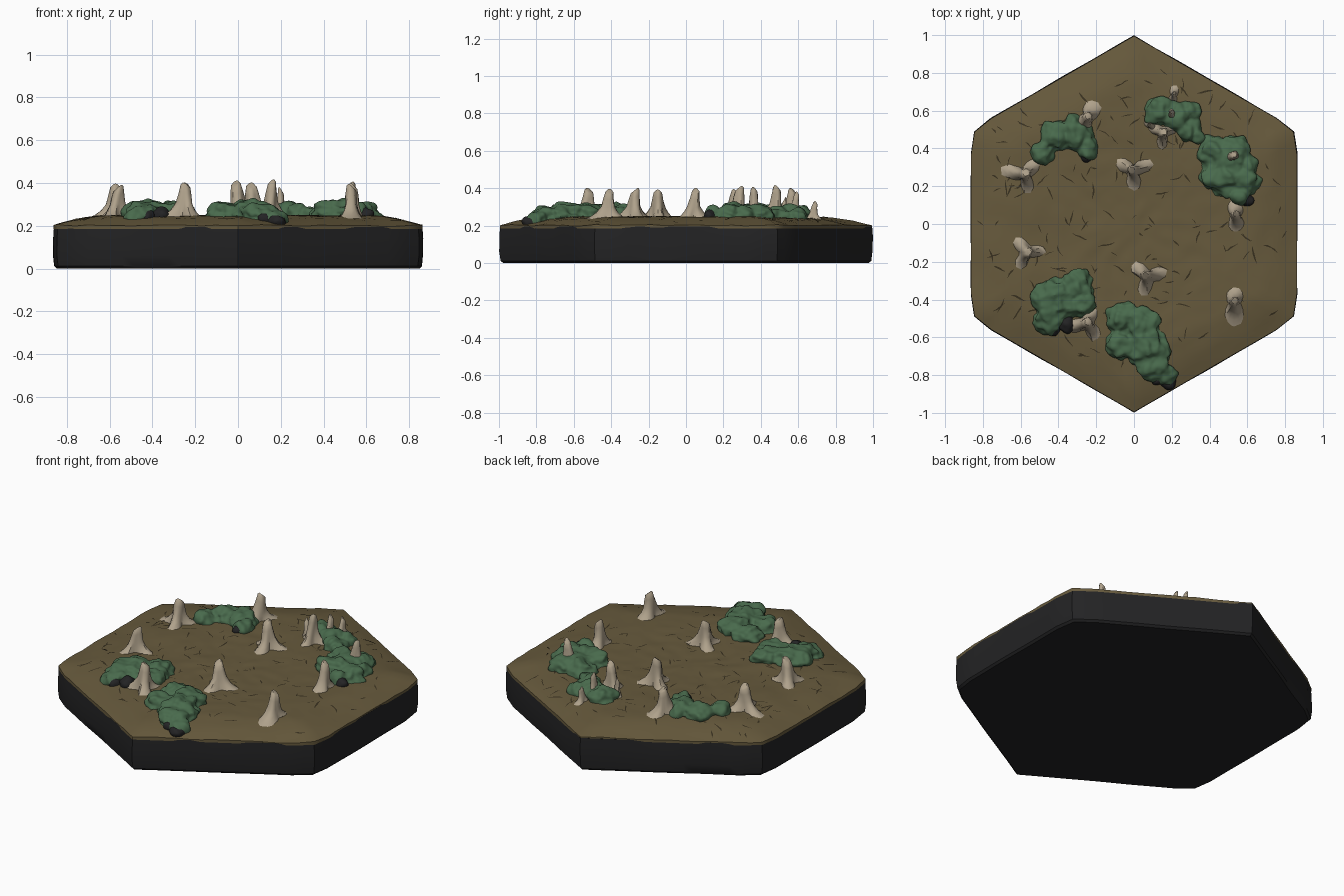
import bpy, bmesh, math, random
from mathutils import Vector, noise, Matrix

random.seed(7)
if "Cube" in bpy.data.objects:
    bpy.data.objects.remove(bpy.data.objects["Cube"])


def material(name, rgb):
    m = bpy.data.materials.new(name)
    m.use_nodes = True
    m.diffuse_color = (*rgb, 1)
    bsdf = m.node_tree.nodes["Principled BSDF"]
    bsdf.inputs["Base Color"].default_value = (*rgb, 1)
    bsdf.inputs["Roughness"].default_value = 0.9
    return m


EARTH = material("brown earth", (0.135, 0.102, 0.046))
CRACK = material("dark crack", (0.04, 0.03, 0.014))
STONE = material("black stone", (0.017, 0.017, 0.018))
MOSS = material("moss green", (0.066, 0.145, 0.073))
BONE = material("pale dead wood", (0.43, 0.36, 0.26))


def finish(bm, name, mat, angle=35):
    bmesh.ops.recalc_face_normals(bm, faces=bm.faces)
    mesh = bpy.data.meshes.new(name)
    bm.to_mesh(mesh)
    bm.free()
    mesh.materials.append(mat)
    ob = bpy.data.objects.new(name, mesh)
    bpy.context.collection.objects.link(ob)
    bpy.ops.object.select_all(action='DESELECT')
    ob.select_set(True)
    bpy.context.view_layer.objects.active = ob
    bpy.ops.object.shade_smooth_by_angle(angle=math.radians(angle))
    return ob


def loft(bm, rings, caps=(True, True)):
    """Skin closed rings of points and close the ends."""
    loops = [[bm.verts.new(p) for p in ring] for ring in rings]
    n = len(loops[0])
    for low, high in zip(loops, loops[1:]):
        for i in range(n):
            j = (i + 1) % n
            bm.faces.new((low[i], low[j], high[j], high[i]))
    for loop, capped in zip((loops[0], loops[-1]), caps):
        if capped:
            bm.faces.new(loop)


# Hexagonal outline with points at front and back
SIDE = 16
CORNERS = [Vector((math.sin(k * math.pi / 3), math.cos(k * math.pi / 3))) for k in range(6)]
OUTLINE = []
for k in range(6):
    for s in range(SIDE):
        p = CORNERS[k].lerp(CORNERS[(k + 1) % 6], s / SIDE)
        worn = 0.02 * (1 - min(s, SIDE - s) / 2) if min(s, SIDE - s) < 2 and abs(p.x) > 0.7 else 0
        OUTLINE.append(p * (1 - worn))


def hex_distance(x, y):
    return max(abs(x), abs(x) / 2 + abs(y) * math.sqrt(3) / 2) / (math.sqrt(3) / 2)


def ground_z(x, y):
    t = min(1, max(0, (1 - hex_distance(x, y)) / 0.3))
    bumps = noise.noise(Vector((x * 5, y * 5, 1))) * 0.006 + noise.noise(Vector((x * 14, y * 14, 4))) * 0.004
    return 0.2 + 0.047 * math.sin(t * math.pi / 2) + bumps


# Dark base slab with slightly uneven walls
bm = bmesh.new()
rings = []
for scale, z in ((0.98, 0), (0.993, 0.012), (1, 0.06), (1, 0.14), (0.996, 0.195)):
    ring = []
    for p in OUTLINE:
        k = scale + 0.004 * noise.noise(Vector((p.x * 4, p.y * 4, z * 9))) - 0.002
        ring.append((p.x * k, p.y * k, z))
    rings.append(ring)
loft(bm, rings)
finish(bm, "base_slab", STONE)

# Gently domed earth surface with a short overhanging skirt
bm = bmesh.new()
rings = [[(p.x * 0.995, p.y * 0.995, 0.185) for p in OUTLINE]]
for step in range(30):
    k = 0.995 * (1 - step / 30)
    rings.append([(p.x * k, p.y * k, ground_z(p.x * k, p.y * k)) for p in OUTLINE])
loft(bm, rings, (False, True))
finish(bm, "earth_surface", EARTH, 50)

# Thin kinked cracks lying on the earth
bm = bmesh.new()
made = 0
while made < 170:
    pos = Vector((random.uniform(-0.85, 0.85), random.uniform(-1, 1)))
    if hex_distance(*pos) > 0.92:
        continue
    made += 1
    heading = random.choice((0.3, 1.2, 2.2, 2.7)) + random.uniform(-0.3, 0.3)
    pieces = random.randint(2, 4)
    previous = None
    for s in range(pieces + 1):
        across = Vector((-math.sin(heading), math.cos(heading)))
        half = 0.0008 if s in (0, pieces) else random.uniform(0.002, 0.005)
        pair = []
        for sign in (-1, 1):
            q = pos + across * half * sign
            pair.append(bm.verts.new((q.x, q.y, ground_z(*q) + 0.0025)))
        if previous:
            bm.faces.new((previous[0], pair[0], pair[1], previous[1]))
        previous = pair
        pos = pos + Vector((math.cos(heading), math.sin(heading))) * random.uniform(0.012, 0.028)
        heading += random.uniform(-0.4, 0.4)
finish(bm, "earth_cracks", CRACK)


# Lumpy clumps fused from flattened spheres: x, y, radius
def clump(name, lumps, mat, height):
    bm = bmesh.new()
    for x, y, r in lumps:
        made = bmesh.ops.create_icosphere(bm, subdivisions=4, radius=1)
        tall = height * (0.65 + 3.5 * r)
        for v in made["verts"]:
            at = Vector((x, y, 0)) + v.co * r
            swell = 1 + 0.3 * noise.noise(at * 14) + 0.2 * noise.noise(at * 32)
            v.co = Vector((v.co.x * r, v.co.y * r, v.co.z * tall)) * swell
            v.co += Vector((x, y, ground_z(x, y)))
    ob = finish(bm, name, mat)
    fuse = ob.modifiers.new("fuse", 'REMESH')
    fuse.mode = 'VOXEL'
    fuse.voxel_size = 0.008
    fuse.use_smooth_shade = True


CLUMPS = {
    "moss_back_left_side": ((-0.48, 0.37, 0.06), (-0.41, 0.47, 0.085), (-0.31, 0.47, 0.09),
                            (-0.24, 0.4, 0.06), (-0.32, 0.53, 0.05)),
    "moss_front_left_side": ((-0.41, -0.4, 0.12), (-0.3, -0.33, 0.09), (-0.45, -0.5, 0.085),
                             (-0.27, -0.42, 0.07), (-0.49, -0.42, 0.06)),
    "moss_front": ((-0.06, -0.5, 0.085), (0.04, -0.54, 0.1), (-0.07, -0.64, 0.085),
                   (0.06, -0.65, 0.12), (0.1, -0.75, 0.09), (0.17, -0.79, 0.06)),
    "moss_right_side": ((0.42, 0.38, 0.085), (0.53, 0.38, 0.09), (0.47, 0.27, 0.12),
                        (0.58, 0.22, 0.09), (0.56, 0.15, 0.05), (0.61, 0.31, 0.05)),
    "moss_back": ((0.13, 0.6, 0.075), (0.23, 0.57, 0.085), (0.29, 0.5, 0.07),
                  (0.33, 0.46, 0.045), (0.31, 0.6, 0.05)),
}
for name, lumps in CLUMPS.items():
    clump(name, lumps, MOSS, 0.068)

# Dark rocks peeking out below the moss
ROCKS = ((0.18, -0.83, 0.045), (0.12, -0.82, 0.035), (-0.36, -0.53, 0.05),
         (-0.42, -0.55, 0.04), (0.6, 0.13, 0.035), (-0.25, 0.36, 0.03))
for i, rock in enumerate(ROCKS):
    clump(f"dark_rock_{i + 1}", (rock,), STONE, 0.045)


# Broken tree stumps with flared roots
def stump(name, x, y, top, size, roots, turn):
    bm = bmesh.new()
    floor = ground_z(x, y) - 0.012
    rings = []
    for t, r in ((0, 0.085), (0.1, 0.065), (0.25, 0.048), (0.45, 0.036),
                 (0.75, 0.029), (0.95, 0.023), (1, 0.015)):
        ring = []
        for i in range(20):
            a = i * math.tau / 20
            flare = 1 + 0.55 * (1 - t) ** 2 * math.cos(roots * (a - turn))
            flare += 0.2 * noise.noise(Vector((math.cos(a) * 2 + x * 9, math.sin(a) * 2, t * 2 + y * 9)))
            slant = 0.012 * t * math.cos(a + turn * 2)
            lean = 0.012 * t * t
            ring.append((x + size * r * flare * math.cos(a) + lean * math.cos(turn),
                         y + size * r * flare * math.sin(a) + lean * math.sin(turn),
                         floor + (top - floor) * t + slant))
        rings.append(ring)
    loft(bm, rings)
    finish(bm, name, BONE, 45)


STUMPS = ((-0.25, 0.56, 0.39, 0.9, 2, 1.0), (-0.58, 0.26, 0.385, 1, 3, 0.8),
          (0, 0.28, 0.4, 1, 3, 2.6), (0.07, -0.28, 0.39, 1, 3, 2.4),
          (-0.57, -0.15, 0.38, 1, 3, 0.1), (-0.25, -0.53, 0.39, 1, 3, 1.2),
          (0.53, -0.42, 0.385, 0.9, 2, 1.5), (0.54, 0.04, 0.39, 0.85, 2, 1.6),
          (0.52, 0.36, 0.395, 0.75, 2, 0.4), (0.15, 0.48, 0.405, 0.85, 3, 0.5))
for i, spec in enumerate(STUMPS):
    stump(f"stump_{i + 1}", *spec)

# Thin broken spikes around the back stump
for i, spec in enumerate(((0.2, 0.58, 0.37, 0.55, 2, 1.5), (0.21, 0.68, 0.32, 0.5, 2, 1.4),
                          (0.09, 0.52, 0.34, 0.45, 2, 2.5))):
    stump(f"wood_spike_{i + 1}", *spec)
